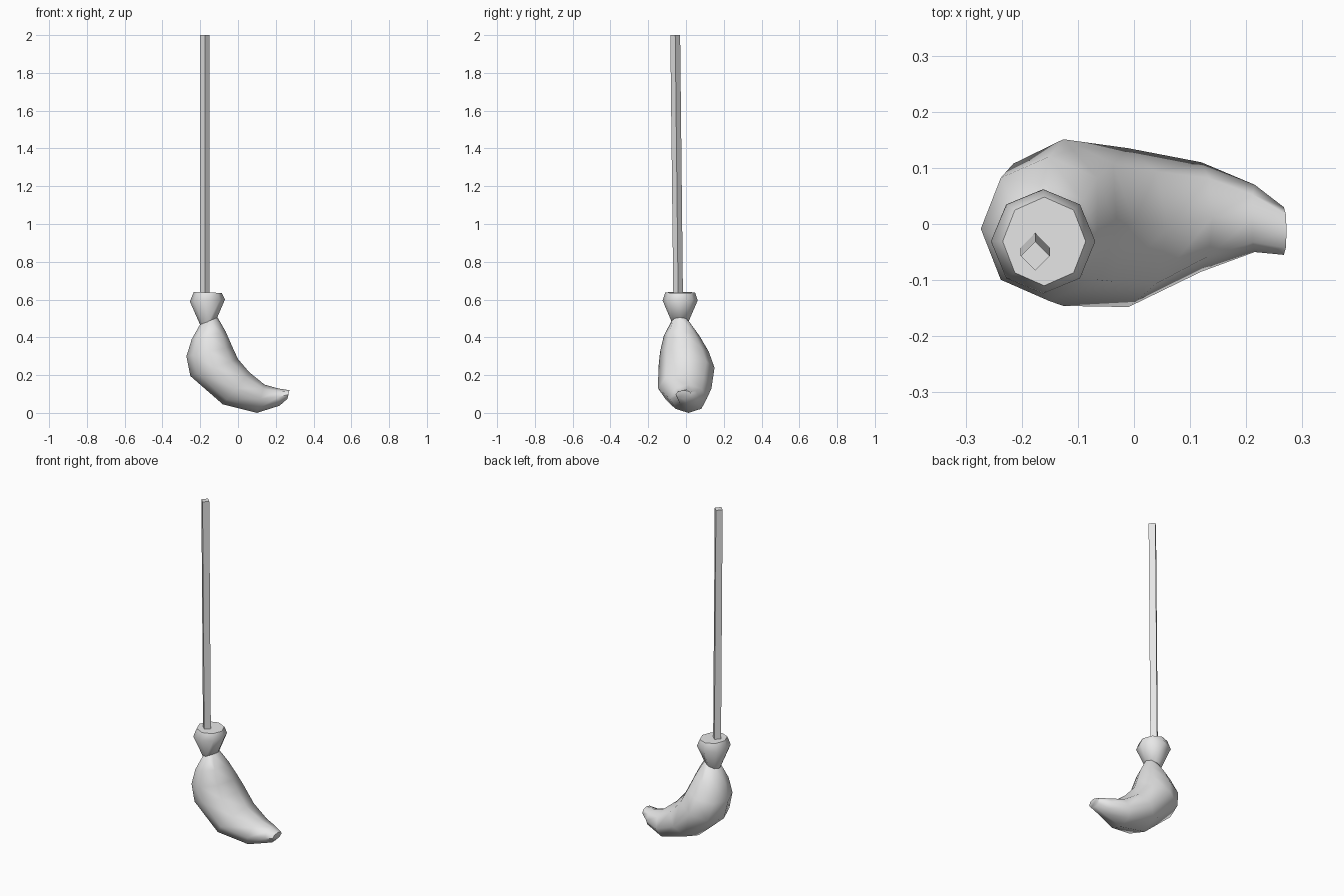
import bpy, bmesh, math
from mathutils import Vector

cube = bpy.data.objects.get("Cube")
if cube:
    bpy.data.objects.remove(cube)

grey = bpy.data.materials.new("plain grey")
grey.use_nodes = True
grey.diffuse_color = (0.8, 0.8, 0.8, 1)
grey.node_tree.nodes["Principled BSDF"].inputs["Base Color"].default_value = (0.8, 0.8, 0.8, 1)


def ring(outer, inner, y_min, y_max, sides=8):
    """Oval whose first axis runs from outer to inner (x, z) and second along y."""
    y_mid, y_rad = (y_min + y_max) / 2, (y_max - y_min) / 2
    a = Vector((outer[0], y_mid, outer[1]))
    b = Vector((inner[0], y_mid, inner[1]))
    mid, arm = (a + b) / 2, (b - a) / 2
    points = []
    for i in range(sides):
        t = math.tau * i / sides
        points.append(mid + arm * math.cos(t) + Vector((0, y_rad * math.sin(t), 0)))
    return points


def loft(name, rings, angle):
    """Skin a row of rings, cap both ends and shade."""
    bm = bmesh.new()
    loops = [[bm.verts.new(p) for p in r] for r in rings]
    n = len(loops[0])
    for low, high in zip(loops, loops[1:]):
        for i in range(n):
            j = (i + 1) % n
            bm.faces.new((low[i], low[j], high[j], high[i]))
    bm.faces.new(loops[0])
    bm.faces.new(loops[-1])
    bmesh.ops.recalc_face_normals(bm, faces=bm.faces)
    mesh = bpy.data.meshes.new(name)
    bm.to_mesh(mesh)
    bm.free()
    mesh.materials.append(grey)
    obj = bpy.data.objects.new(name, mesh)
    bpy.context.collection.objects.link(obj)
    bpy.ops.object.select_all(action="DESELECT")
    obj.select_set(True)
    bpy.context.view_layer.objects.active = obj
    bpy.ops.object.shade_smooth_by_angle(angle=math.radians(angle))
    return obj


# Square pole, set cornerwise and leaning slightly back at the foot
loft("handle", [
    ring((-0.202, 0.60), (-0.150, 0.60), -0.067, -0.016, 4),
    ring((-0.202, 2.00), (-0.150, 2.00), -0.083, -0.031, 4),
], 30)

# Flared binding between pole and bristles
loft("collar", [
    ring((-0.200, 0.465), (-0.112, 0.500), -0.076, 0.013),
    ring((-0.255, 0.590), (-0.069, 0.600), -0.124, 0.062),
    ring((-0.234, 0.640), (-0.086, 0.635), -0.110, 0.048),
], 50)

# Bristle bundle, swelling then sweeping sideways to a blunt tip
loft("bristles", [
    ring((-0.200, 0.470), (-0.108, 0.505), -0.076, 0.013),
    ring((-0.245, 0.390), (-0.065, 0.430), -0.117, 0.070),
    ring((-0.273, 0.300), (-0.030, 0.350), -0.137, 0.120),
    ring((-0.252, 0.195), (0.000, 0.285), -0.146, 0.151),
    ring((-0.080, 0.045), (0.060, 0.215), -0.148, 0.135),
    ring((0.100, 0.000), (0.140, 0.150), -0.085, 0.110),
    ring((0.220, 0.038), (0.210, 0.130), -0.050, 0.070),
    ring((0.262, 0.075), (0.272, 0.120), -0.055, 0.030),
], 60)
